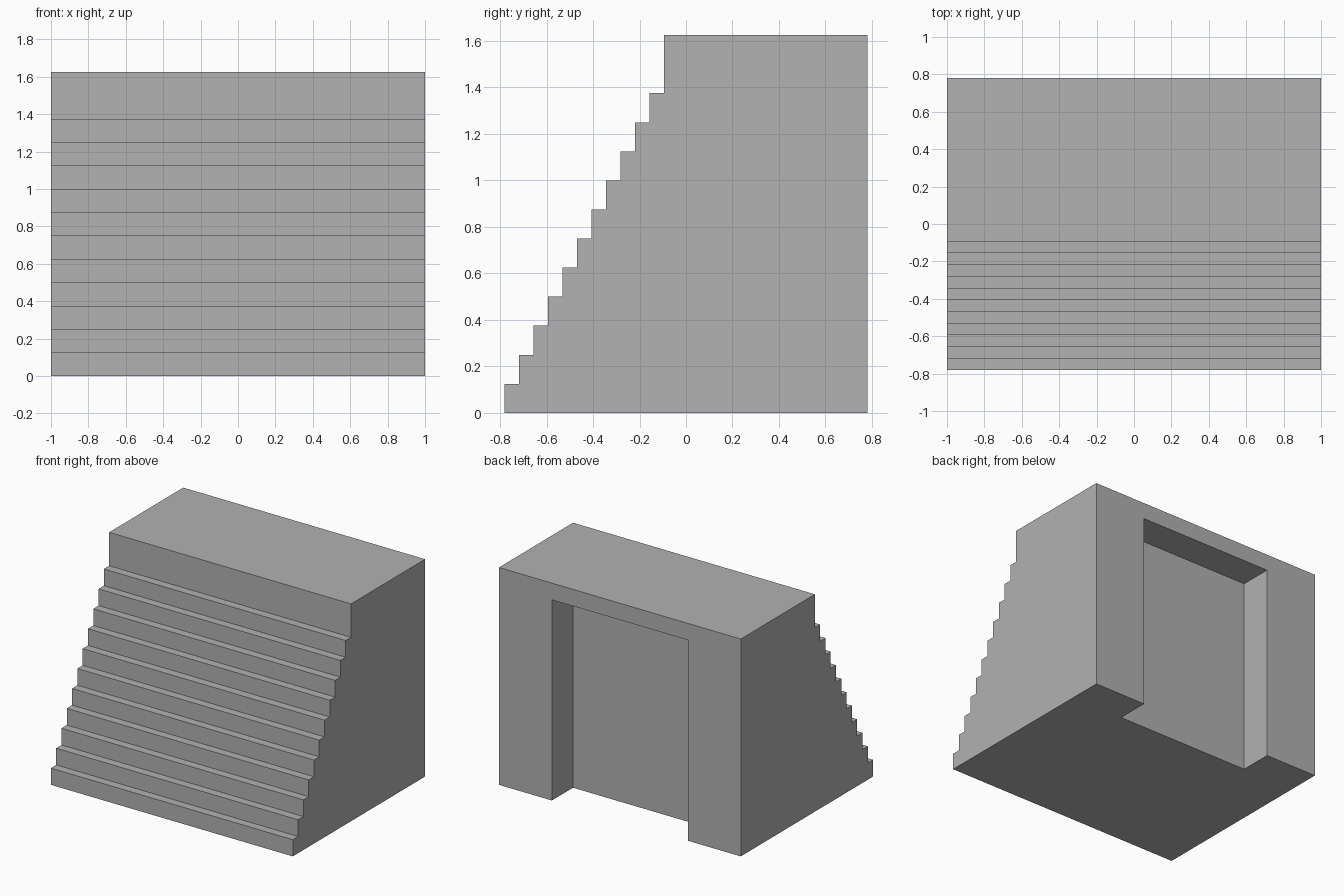
import bpy
import bmesh
from mathutils import Vector

STEPS = 11
RISE, TREAD = 0.125, 0.0625
HALF_WIDTH, HALF_DEPTH, HEIGHT = 1.0, 0.78125, 1.625
RECESS_HALF_WIDTH, RECESS_HEIGHT, RECESS_DEPTH = 0.5625, 1.5, 0.25

default_cube = bpy.data.objects.get("Cube")
if default_cube:
    bpy.data.objects.remove(default_cube, do_unlink=True)


def make_material(name, colour):
    mat = bpy.data.materials.new(name)
    mat.use_nodes = True
    mat.diffuse_color = colour
    mat.node_tree.nodes["Principled BSDF"].inputs["Base Color"].default_value = colour
    return mat


def extrude_profile(name, profile, half_width, mat):
    """Solid made by sweeping a (y, z) outline along x."""
    bm = bmesh.new()
    outline = [bm.verts.new((-half_width, y, z)) for y, z in profile]
    face = bm.faces.new(outline)
    swept = bmesh.ops.extrude_face_region(bm, geom=[face])["geom"]
    moved = [v for v in swept if isinstance(v, bmesh.types.BMVert)]
    bmesh.ops.translate(bm, verts=moved, vec=Vector((2 * half_width, 0, 0)))
    bmesh.ops.recalc_face_normals(bm, faces=bm.faces)
    mesh = bpy.data.meshes.new(name)
    bm.to_mesh(mesh)
    bm.free()
    mesh.materials.append(mat)
    obj = bpy.data.objects.new(name, mesh)
    bpy.context.collection.objects.link(obj)
    return obj


grey = make_material("plain_grey", (0.445, 0.445, 0.445, 1))

# Stepped block: stair outline up the front, then the tall top landing
profile = [(HALF_DEPTH, 0), (-HALF_DEPTH, 0)]
for i in range(STEPS):
    y = -HALF_DEPTH + i * TREAD
    z = (i + 1) * RISE
    profile += [(y, z), (y + TREAD, z)]
profile += [(-HALF_DEPTH + STEPS * TREAD, HEIGHT), (HALF_DEPTH, HEIGHT)]
block = extrude_profile("stepped_block", profile, HALF_WIDTH, grey)

# Doorway recess in the back, open at the floor
inner, outer = HALF_DEPTH - RECESS_DEPTH, HALF_DEPTH + RECESS_DEPTH
cutter = extrude_profile(
    "doorway_cutter",
    [(inner, -RISE), (outer, -RISE), (outer, RECESS_HEIGHT), (inner, RECESS_HEIGHT)],
    RECESS_HALF_WIDTH, grey)
cutter.hide_render = True

cut = block.modifiers.new("doorway_recess", "BOOLEAN")
cut.operation = "DIFFERENCE"
cut.solver = "EXACT"
cut.object = cutter
bpy.context.view_layer.objects.active = block
bpy.ops.object.modifier_apply(modifier=cut.name)
bpy.data.objects.remove(cutter, do_unlink=True)
